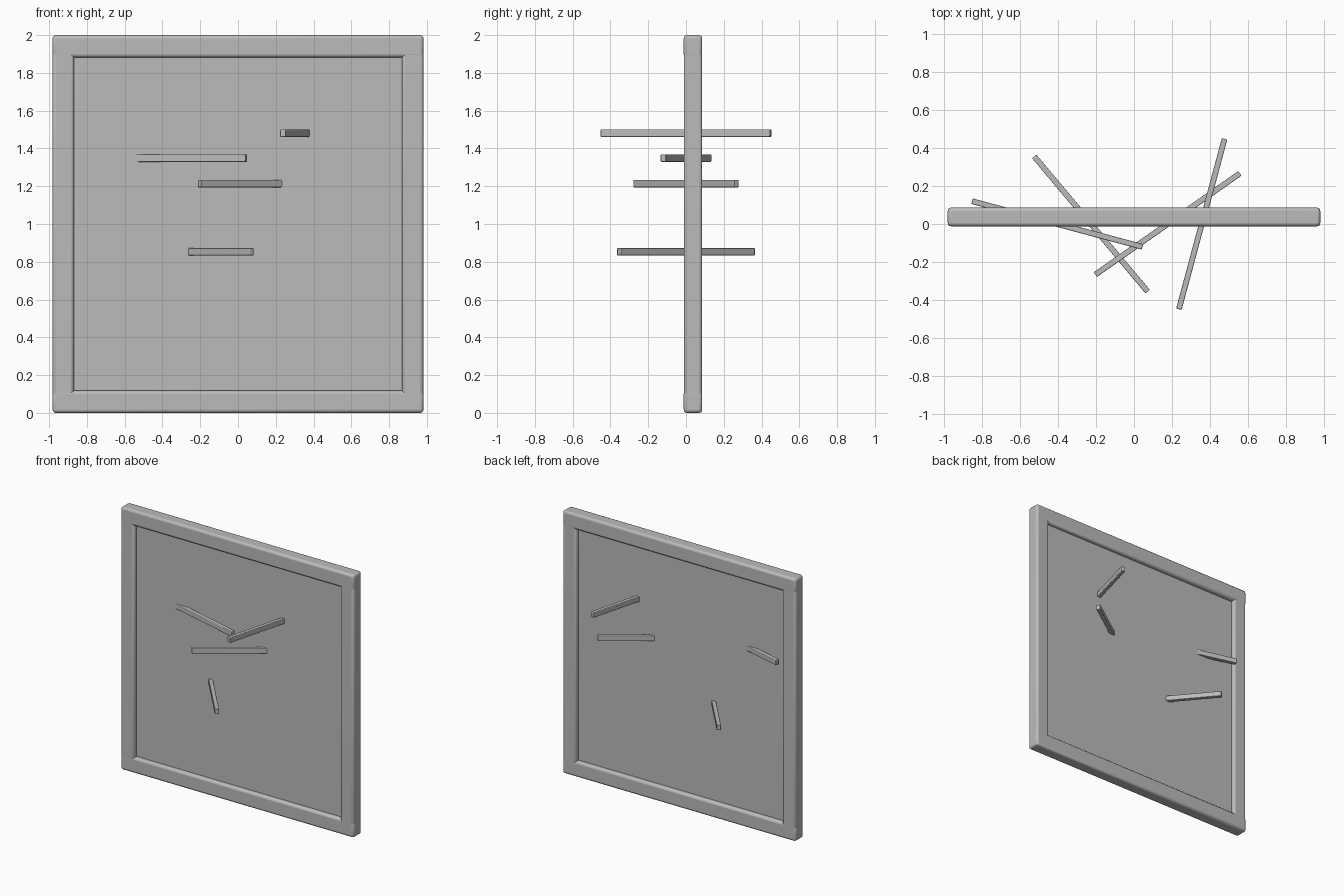
import bpy
import math

if "Cube" in bpy.data.objects:
    bpy.data.objects.remove(bpy.data.objects["Cube"])

grey = bpy.data.materials.new("plain grey")
grey.diffuse_color = (0.5, 0.5, 0.5, 1.0)
grey.use_nodes = True
grey.node_tree.nodes["Principled BSDF"].inputs["Base Color"].default_value = grey.diffuse_color


def box(name, size, loc, angle=0.0, bevel=0.0, segments=3):
    """Box with optional rounded edges, turned about z."""
    bpy.ops.mesh.primitive_cube_add(size=1, location=loc)
    ob = bpy.context.object
    ob.name = name
    ob.scale = size
    bpy.ops.object.transform_apply(location=False, rotation=False, scale=True)
    ob.rotation_euler.z = math.radians(angle)
    ob.data.materials.append(grey)
    if bevel:
        mod = ob.modifiers.new("rounded edges", 'BEVEL')
        mod.width = bevel
        mod.segments = segments
        bpy.ops.object.shade_smooth_by_angle(angle=math.radians(40))
    return ob


HALF_W, HEIGHT, DEPTH, MID_Y = 0.982, 2.0, 0.098, 0.037
RAIL, STILE, ROUND = 0.118, 0.114, 0.017

# Frame: full-width rails, stiles tucked into them
for name, z in (("bottom_rail", RAIL / 2), ("top_rail", HEIGHT - RAIL / 2)):
    box(name, (2 * HALF_W, DEPTH, RAIL), (0, MID_Y, z), bevel=ROUND)
for name, side in (("left_stile", -1), ("right_stile", 1)):
    box(name, (STILE, DEPTH - 0.0006, HEIGHT - 2 * RAIL + 0.12),
        (side * (HALF_W - 0.0003 - STILE / 2), MID_Y, HEIGHT / 2), bevel=ROUND)

# Thin panel recessed in the frame
box("panel", (2 * HALF_W - STILE, 0.034, HEIGHT - RAIL), (0, MID_Y, HEIGHT / 2))

# Level pegs piercing the panel: x, z, heading
for i, (x, z, angle) in enumerate(((0.357, 1.48, 75), (-0.405, 1.349, -15),
                                   (0.177, 1.214, 35), (-0.227, 0.853, -50))):
    box(f"peg_{i + 1}", (0.93, 0.03, 0.04), (x, 0, z), angle, bevel=0.004, segments=2)
